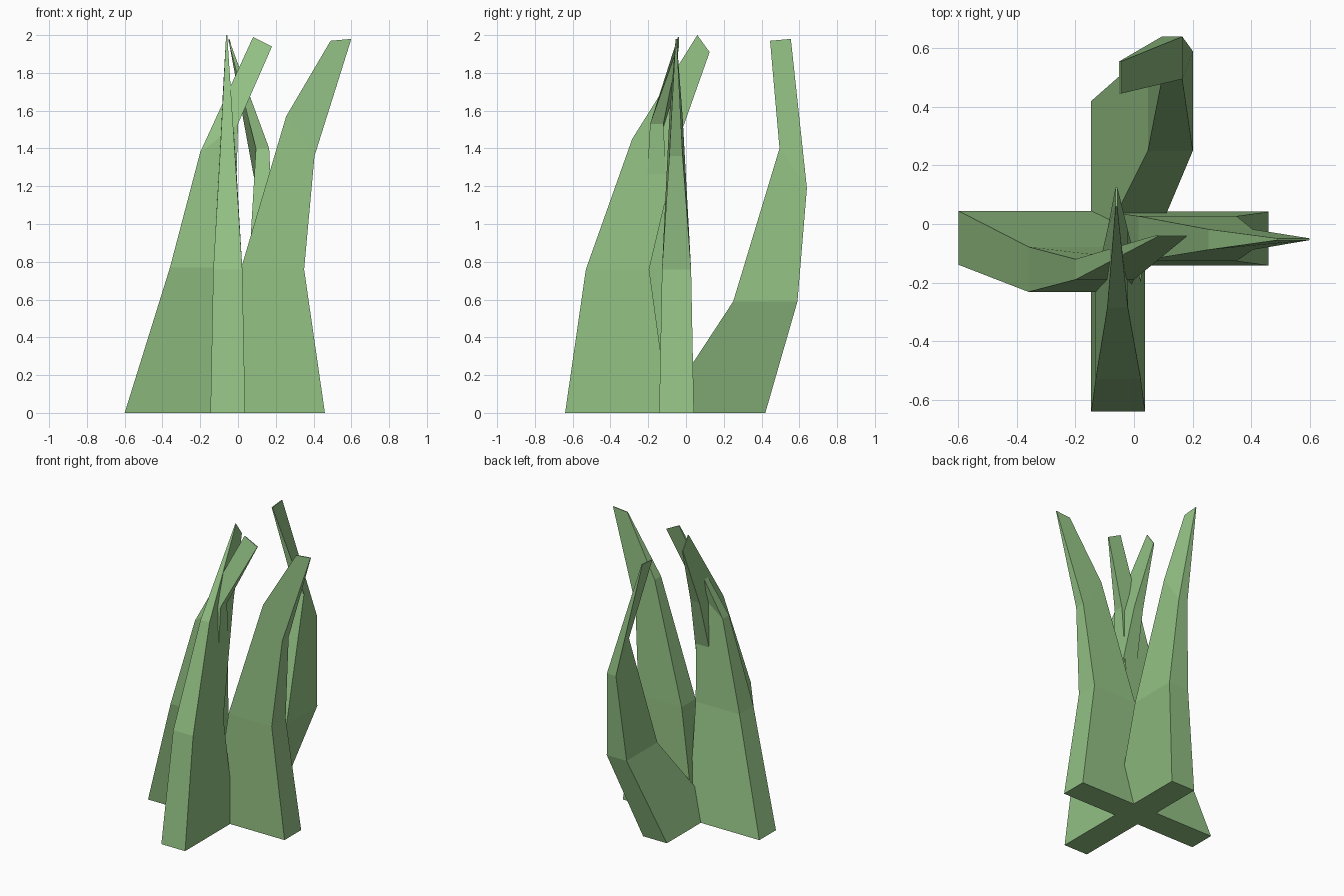
import bpy, bmesh

mat = bpy.data.materials.new("leaf_green")
mat.diffuse_color = (0.29, 0.53, 0.23, 1)


def blade(name, axis, rings):
    """Ring: outer (u, z), inner (u, z), sideways centre, half thickness."""
    bm = bmesh.new()
    loops = []
    for uo, zo, ui, zi, side, half in rings:
        pts = [(uo, side - half, zo), (uo, side + half, zo),
               (ui, side + half, zi), (ui, side - half, zi)]
        if axis == "y":
            pts = [(s, u, z) for u, s, z in pts]
        loops.append([bm.verts.new(p) for p in pts])
    for a, b in zip(loops, loops[1:]):
        for i in range(4):
            j = (i + 1) % 4
            bm.faces.new((a[i], a[j], b[j], b[i]))
    bm.faces.new(loops[0])
    bm.faces.new(loops[-1])
    bmesh.ops.recalc_face_normals(bm, faces=bm.faces[:])
    mesh = bpy.data.meshes.new(name)
    bm.to_mesh(mesh)
    bm.free()
    mesh.materials.append(mat)
    bpy.context.collection.objects.link(bpy.data.objects.new(name, mesh))


# Right blade, flaring outwards
blade("right_blade", "x", [
    (0.46, 0, -0.09, 0, -0.05, 0.092),
    (0.35, 0.76, 0.015, 0.76, -0.05, 0.077),
    (0.405, 1.36, 0.255, 1.57, -0.053, 0.035),
    (0.60, 1.98, 0.49, 1.97, -0.052, 0.003)])

# Left blade, leaning over the centre and bowed to the front
blade("left_blade", "x", [
    (-0.60, 0, -0.05, 0, -0.047, 0.092),
    (-0.36, 0.77, -0.02, 0.77, -0.155, 0.077),
    (-0.20, 1.38, 0.0, 1.53, -0.155, 0.035),
    (0.08, 1.99, 0.18, 1.94, -0.04, 0.003)])

# Front blade, leaning over the centre
blade("front_blade", "y", [
    (-0.64, 0, -0.09, 0, -0.054, 0.092),
    (-0.53, 0.76, -0.195, 0.76, -0.054, 0.077),
    (-0.285, 1.45, -0.02, 1.50, -0.056, 0.035),
    (0.06, 2.0, 0.125, 1.91, -0.06, 0.003)])

# Back blade, rising upright and bowed to the right
blade("back_blade", "y", [
    (0.42, 0, -0.137, 0, -0.054, 0.092),
    (0.59, 0.59, 0.25, 0.59, 0.124, 0.077),
    (0.64, 1.19, 0.495, 1.40, 0.13, 0.035),
    (0.555, 1.98, 0.445, 1.97, -0.048, 0.003)])
